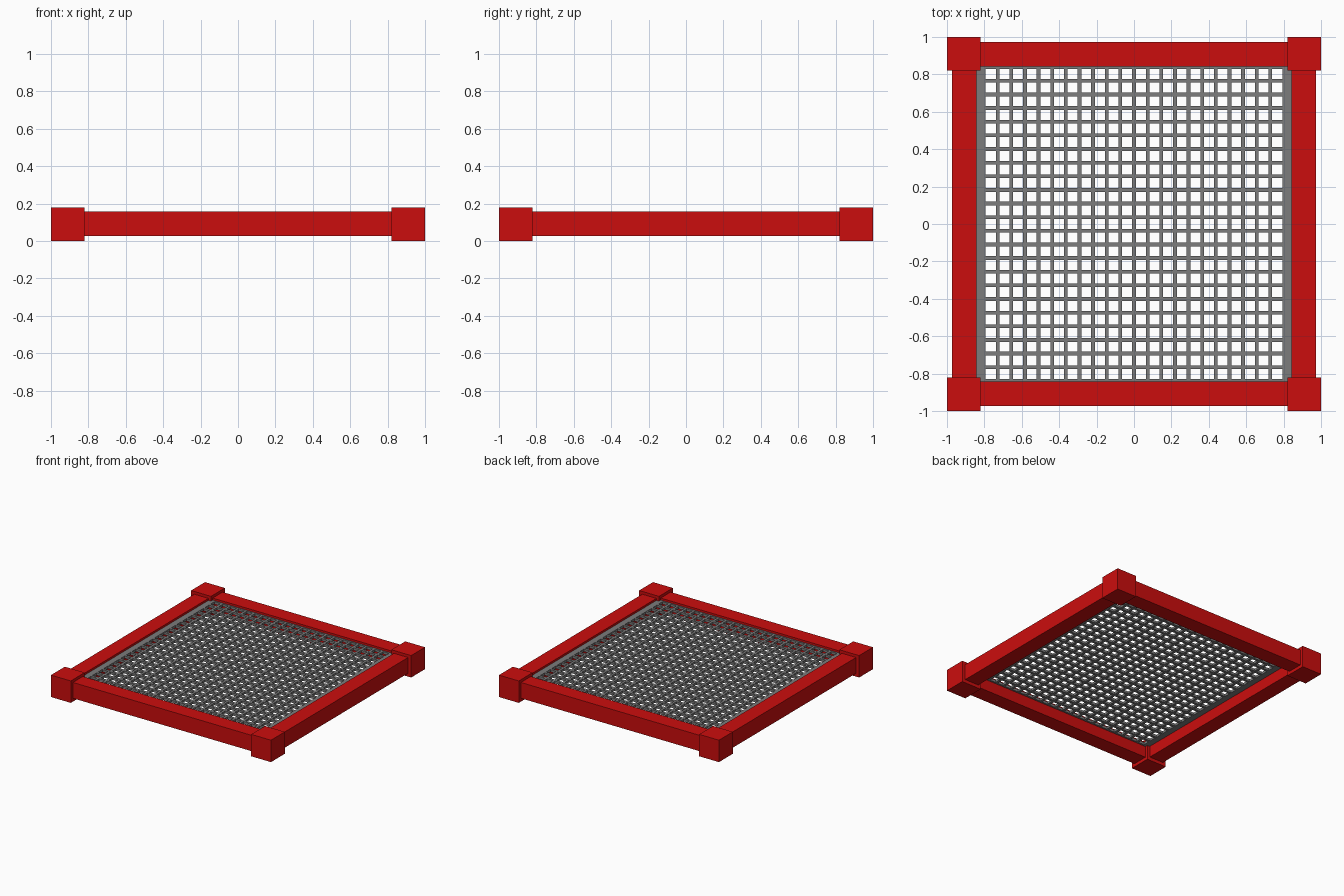
import bpy, bmesh
from mathutils import Matrix, Vector

if "Cube" in bpy.data.objects:
    bpy.data.objects.remove(bpy.data.objects["Cube"])


def material(name, col):
    m = bpy.data.materials.new(name)
    m.diffuse_color = (*col, 1)
    m.use_nodes = True
    m.node_tree.nodes["Principled BSDF"].inputs["Base Color"].default_value = m.diffuse_color
    return m


red = material("red paint", (0.6, 0.004, 0.004))
grey = material("grey metal", (0.2, 0.2, 0.2))


def boxes(name, spans, mat):
    """One object made of boxes given as (x0, x1, y0, y1, z0, z1)."""
    bm = bmesh.new()
    for x0, x1, y0, y1, z0, z1 in spans:
        centre = Vector(((x0 + x1) / 2, (y0 + y1) / 2, (z0 + z1) / 2))
        size = Vector((x1 - x0, y1 - y0, z1 - z0))
        bmesh.ops.create_cube(bm, size=1,
                              matrix=Matrix.Translation(centre) @ Matrix.Diagonal(size).to_4x4())
    me = bpy.data.meshes.new(name)
    bm.to_mesh(me)
    bm.free()
    me.materials.append(mat)
    ob = bpy.data.objects.new(name, me)
    bpy.context.collection.objects.link(ob)
    return ob


# Corner blocks
for sx, xn in ((-1, "left"), (1, "right")):
    for sy, yn in ((-1, "front"), (1, "back")):
        x, y = sorted((sx * 0.82, sx)), sorted((sy * 0.82, sy))
        boxes(f"{yn}_{xn}_corner_block", [(*x, *y, 0, 0.18)], red)

# Frame rails
for s, yn, xn in ((-1, "front", "left"), (1, "back", "right")):
    a = sorted((s * 0.843, s * 0.972))
    boxes(f"{yn}_rail", [(-0.82, 0.82, *a, 0.027, 0.157)], red)
    boxes(f"{xn}_rail", [(*a, -0.82, 0.82, 0.027, 0.157)], red)

# Grating: crossing bars plus wide edge strips on left and right
P, W, E = 0.0729, 0.01, 0.846
Z0, Z1 = 0.12, 0.14
ys = [(i - 11.5) * P for i in range(24)]
xs = [(i - 10) * P for i in range(21)]
# lengthwise bars sit a hair lower so the crossing faces do not coincide
bars = [(x - W, x + W, -E, E, Z0 + 0.0005, Z1 - 0.0005) for x in xs]
bars += [(-E, E, y - W, y + W, Z0, Z1) for y in ys]
bars += [(-E, -0.793, -E, E, Z0 - 0.0005, Z1 + 0.0005),
         (0.793, E, -E, E, Z0 - 0.0005, Z1 + 0.0005)]
boxes("grating", bars, grey)
